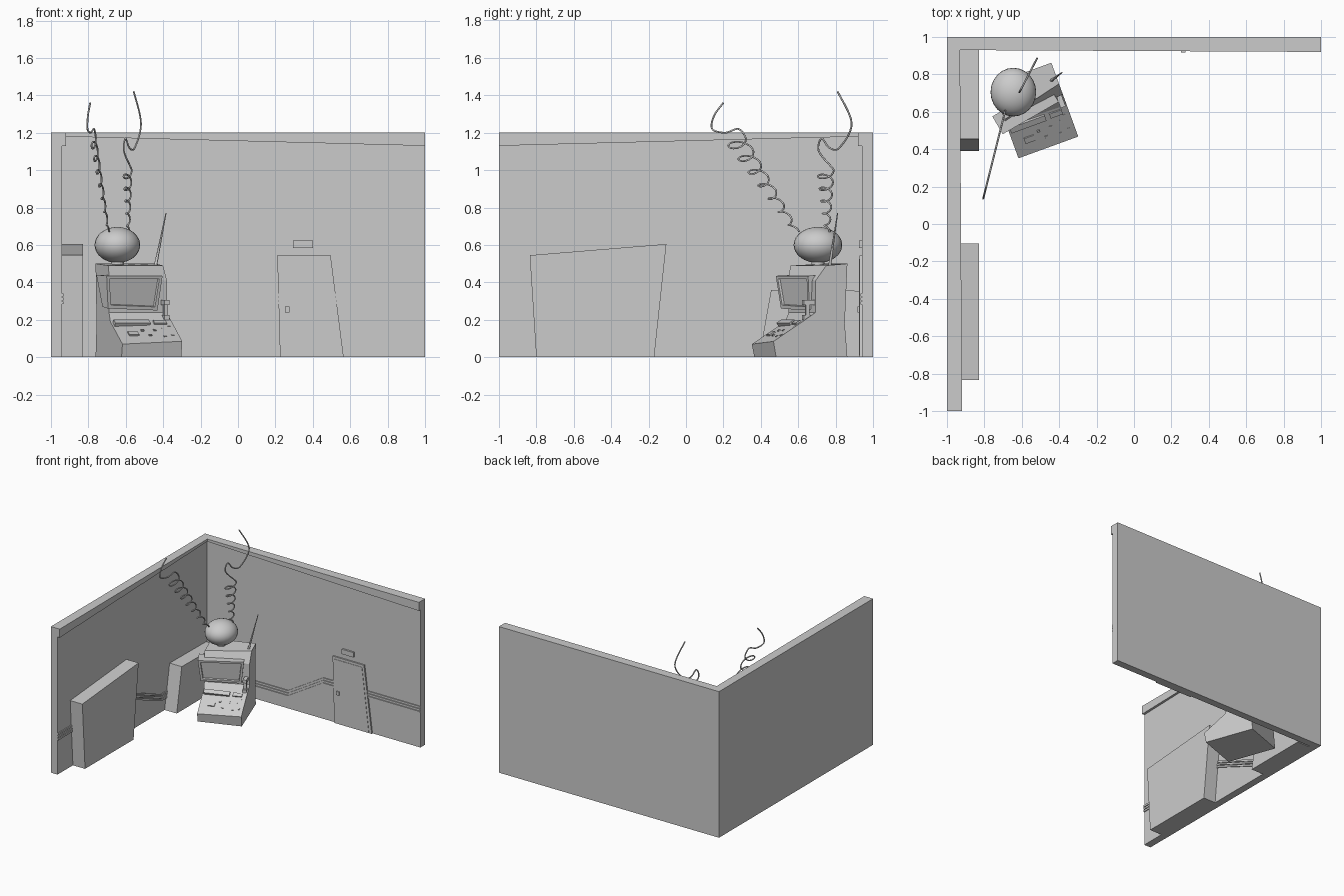
import bpy, bmesh, math
from mathutils import Matrix, Vector

if "Cube" in bpy.data.objects:
    bpy.data.objects.remove(bpy.data.objects["Cube"])


def loft(name, ring_a, ring_b, matrix=Matrix()):
    """Solid between two matching rings of points, capped at both ends."""
    bm = bmesh.new()
    a = [bm.verts.new(matrix @ Vector(p)) for p in ring_a]
    b = [bm.verts.new(matrix @ Vector(p)) for p in ring_b]
    n = len(a)
    bm.faces.new(a)
    bm.faces.new(b[::-1])
    for i in range(n):
        bm.faces.new((a[i], b[i], b[(i + 1) % n], a[(i + 1) % n]))
    bmesh.ops.recalc_face_normals(bm, faces=bm.faces)
    me = bpy.data.meshes.new(name)
    bm.to_mesh(me)
    bm.free()
    ob = bpy.data.objects.new(name, me)
    bpy.context.collection.objects.link(ob)
    return ob


def box(name, x, y, z, matrix=Matrix()):
    ring = lambda h: [(x[0], y[0], h), (x[1], y[0], h), (x[1], y[1], h), (x[0], y[1], h)]
    return loft(name, ring(z[0]), ring(z[1]), matrix)


def on_back(name, poly, y0, y1):
    """Extrude an (x, z) outline off the back wall."""
    return loft(name, [(x, y0, z) for x, z in poly], [(x, y1, z) for x, z in poly])


def on_left(name, poly, x0, x1):
    """Extrude a (y, z) outline off the left wall."""
    return loft(name, [(x0, y, z) for y, z in poly], [(x1, y, z) for y, z in poly])


def wire(name, pts, radius, tip=1.0, kind='POLY'):
    cu = bpy.data.curves.new(name, 'CURVE')
    cu.dimensions = '3D'
    cu.bevel_depth = radius
    cu.bevel_resolution = 1
    cu.use_fill_caps = True
    sp = cu.splines.new(kind)
    sp.points.add(len(pts) - 1)
    for i, p in enumerate(pts):
        sp.points[i].co = (*p, 1)
        sp.points[i].radius = 1 + (tip - 1) * i / (len(pts) - 1)
    ob = bpy.data.objects.new(name, cu)
    bpy.context.collection.objects.link(ob)


def inset_front(ob, direction, thickness, depth):
    """Recess the face that looks most along the direction."""
    bm = bmesh.new()
    bm.from_mesh(ob.data)
    face = max(bm.faces, key=lambda f: f.normal.dot(direction))
    bmesh.ops.inset_region(bm, faces=[face], thickness=thickness, depth=0)
    bmesh.ops.inset_region(bm, faces=[face], thickness=0.004, depth=-depth)
    bm.to_mesh(ob.data)
    bm.free()


# Two walls as one L-shaped solid
plan = [(-1, -1), (-0.94, -1), (-0.94, 0.94), (1, 0.94), (1, 1), (-1, 1)]
loft("walls", [(x, y, 0) for x, y in plan], [(x, y, 1.2) for x, y in plan])

# Tapering cornices
loft("left_cornice",
     [(-0.945, -1, 1.2), (-0.92, -1, 1.2), (-0.92, -1, 1.13), (-0.945, -1, 1.13)],
     [(-0.945, 0.94, 1.2), (-0.93, 0.94, 1.2), (-0.93, 0.94, 1.18), (-0.945, 0.94, 1.18)])
loft("back_cornice",
     [(1, 0.945, 1.2), (1, 0.92, 1.2), (1, 0.92, 1.13), (1, 0.945, 1.13)],
     [(-0.94, 0.945, 1.2), (-0.94, 0.93, 1.2), (-0.94, 0.93, 1.18), (-0.94, 0.945, 1.18)])

# Three stripes along each wall
back_path = [(1, 0.34), (0.12, 0.34), (-0.2, 0.15), (-0.94, 0.15)]
left_path = [(-1, 0.34), (-0.12, 0.34), (0.34, 0.15), (0.94, 0.15)]
for i in range(3):
    d = i * 0.021
    strip = lambda path: [(p, z - d) for p, z in path] + [(p, z - d - 0.015) for p, z in path[::-1]]
    on_back(f"back_stripe_{i}", strip(back_path), 0.943, 0.932)
    on_left(f"left_stripe_{i}", strip(left_path), -0.943, -0.932)

# Door, its leaf, handle and sign
on_back("door_frame", [(0.225, 0), (0.21, 0.545), (0.495, 0.545), (0.565, 0)], 0.943, 0.928)
on_back("door_leaf", [(0.245, 0.01), (0.23, 0.525), (0.478, 0.525), (0.54, 0.01)], 0.93, 0.925)
on_back("door_handle", [(0.25, 0.24), (0.25, 0.27), (0.275, 0.27), (0.275, 0.24)], 0.928, 0.916)
on_back("door_sign", [(0.295, 0.585), (0.295, 0.625), (0.4, 0.625), (0.4, 0.585)], 0.943, 0.925)

# Skewed cabinets on the left wall
on_left("front_cabinet", [(-0.8, 0), (-0.835, 0.545), (-0.105, 0.605), (-0.17, 0)], -0.945, -0.83)
on_left("rear_cabinet", [(0.39, 0), (0.455, 0.36), (0.93, 0.355), (0.93, 0)], -0.945, -0.83)

# Console body: turned, with slightly different left and right outlines (depth, height)
M = Matrix.Translation((-0.54, 0.635, 0)) @ Matrix.Rotation(math.radians(20), 4, 'Z')
left = [(-0.225, 0), (-0.24, 0.07), (-0.05, 0.19), (-0.03, 0.24), (-0.03, 0.43),
        (-0.02, 0.49), (0.18, 0.5), (0.165, 0.18), (0.18, 0)]
right = [(-0.225, 0), (-0.24, 0.085), (-0.06, 0.2), (0, 0.24), (0, 0.41),
         (0.06, 0.49), (0.18, 0.5), (0.165, 0.18), (0.18, 0)]
loft("console_body", [(-0.17, v, z) for v, z in left], [(0.17, v, z) for v, z in right], M)

# Screen housing with a recessed screen
H = Matrix.Translation((-0.555, 0.565, 0)) @ Matrix.Rotation(math.radians(30), 4, 'Z')
hood_l = [(0, 0.435), (0.02, 0.26), (0.08, 0.27), (0.11, 0.44)]
hood_r = [(0, 0.435), (0.02, 0.25), (0.075, 0.31), (0.11, 0.44)]
hood = loft("screen_housing", [(-0.17 + (0.02 if z < 0.3 else 0), v, z) for v, z in hood_l],
            [(0.175 - (0.02 if z < 0.3 else 0), v, z) for v, z in hood_r], H)
inset_front(hood, Vector((0.5, -0.87, 0)), 0.025, 0.012)

# Control deck details, laid on the sloping deck
D = M @ Matrix.Translation((0, -0.24, 0.077)) @ Matrix.Rotation(math.radians(32), 4, 'X')
details = [("keyboard", -0.06, 0.19, 0.2, 0.035, 0.018), ("card_reader", 0.1, 0.19, 0.07, 0.03, 0.016),
           ("dial_plate", -0.08, 0.09, 0.055, 0.035, 0.006), ("switch_plate", 0.11, 0.13, 0.03, 0.02, 0.006)]
for name, u, s, w, l, h in details:
    box(name, (u - w / 2, u + w / 2), (s - l / 2, s + l / 2), (-0.004, h), D)
for i, (u, s) in enumerate([(-0.02, 0.12), (0.01, 0.07), (0.05, 0.12), (0.09, 0.06), (0.135, 0.07), (0.14, 0.16)]):
    box(f"button_{i}", (u - 0.008, u + 0.008), (s - 0.006, s + 0.006), (-0.004, 0.008), D)

# Handset at the right of the deck
box("handset_grip", (0.138, 0.158), (-0.05, -0.03), (0.2, 0.3), M)
for i, z in enumerate((0.2, 0.28)):
    box(f"handset_end_{i}", (0.134, 0.162), (-0.065, 0.005), (z, z + 0.025), M)

# Neck and squashed round head
bpy.ops.mesh.primitive_cylinder_add(vertices=16, radius=0.035, depth=0.05, location=(-0.645, 0.705, 0.505))
bpy.context.object.name = "neck"
bpy.ops.mesh.primitive_uv_sphere_add(segments=24, ring_count=16, radius=1, location=(-0.645, 0.705, 0.6))
head = bpy.context.object
head.name = "head"
head.scale = (0.122, 0.13, 0.096)
bpy.ops.object.shade_smooth()

# Straight aerial
wire("aerial", [(-0.445, 0.765, 0.47), (-0.385, 0.81, 0.77)], 0.009, 0.3)


def curl(start, end, loops, r0, r1, tail):
    """Flat looping wire as (y, z) points, growing towards a free tail."""
    n = loops * 16
    pts = []
    for i in range(n + 1):
        t = i / n
        a = math.tau * loops * t
        r = r0 + (r1 - r0) * t
        pts.append((start[0] + (end[0] - start[0]) * t + r * math.cos(a),
                    start[1] + (end[1] - start[1]) * t + 0.6 * r * math.sin(a)))
    # smooth the tail with Catmull-Rom
    k = [pts[-3], pts[-1]] + tail + [tail[-1]]
    for i in range(1, len(k) - 2):
        for j in range(1, 9):
            t = j / 8
            pts.append(tuple(0.5 * (2 * b + (c - a) * t + (2 * a - 5 * b + 4 * c - d) * t * t
                                    + (3 * b - a - 3 * c + d) * t ** 3)
                             for a, b, c, d in zip(*k[i - 1:i + 3])))
    return pts


# Two curly wires growing from the head, each in its own upright plane
front = curl((0.59, 0.67), (0.26, 1.17), 7, 0.015, 0.06, [(0.28, 1.22), (0.21, 1.2), (0.14, 1.22), (0.15, 1.29), (0.2, 1.36)])
wire("front_curl", [(-0.69 + (y - 0.6) * 0.25, y, z) for y, z in front], 0.005)
rear = curl((0.755, 0.67), (0.745, 1.0), 5, 0.012, 0.045,
            [(0.71, 1.1), (0.725, 1.17), (0.765, 1.12), (0.82, 1.12), (0.885, 1.25), (0.81, 1.42)])
wire("rear_curl", [(-0.62 + (y - 0.69) * 0.52, y, z) for y, z in rear], 0.005)
